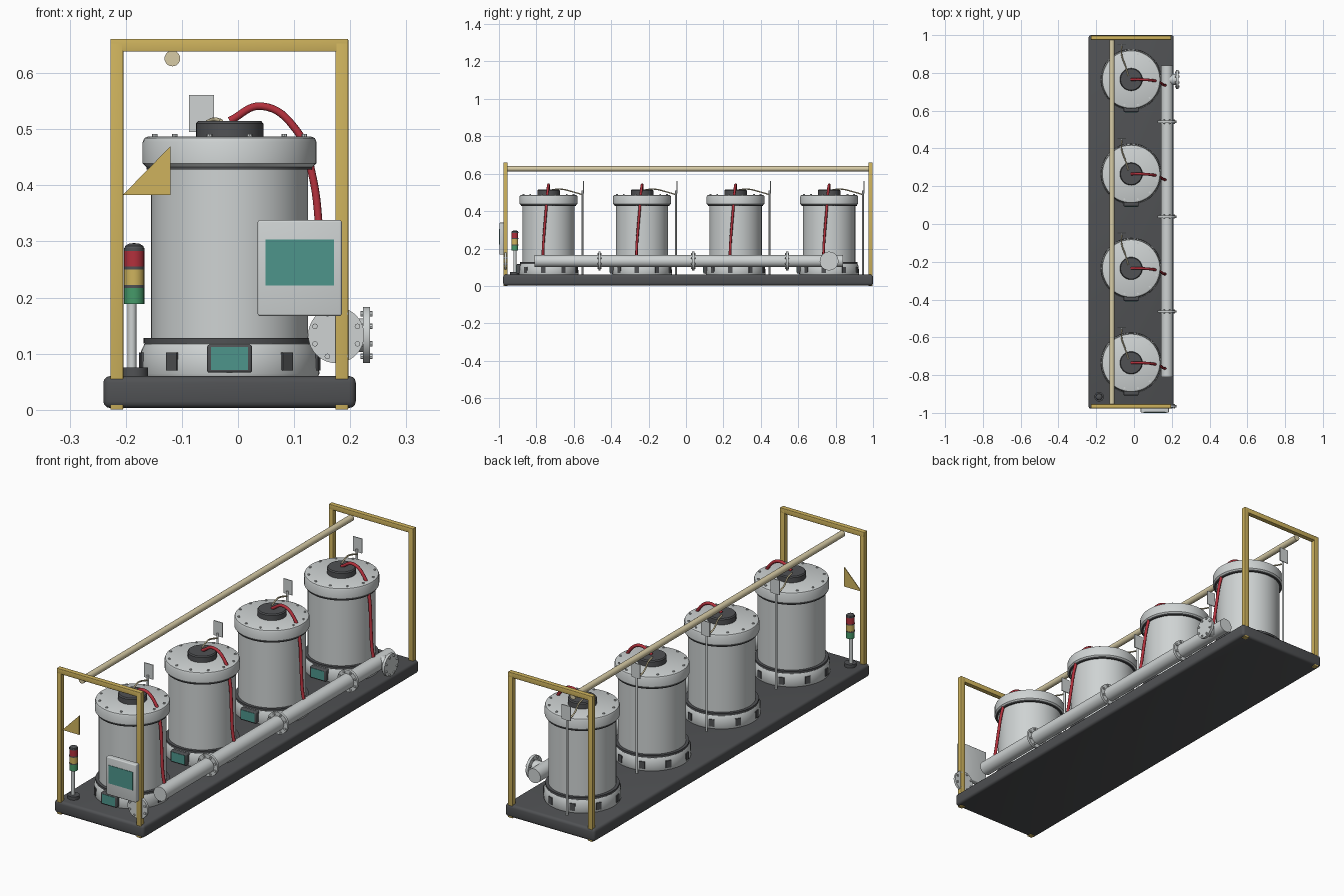
import bpy, bmesh, math
from mathutils import Matrix, Vector

cube = bpy.data.objects.get("Cube")
if cube:
    bpy.data.objects.remove(cube, do_unlink=True)


def material(name, r, g, b):
    m = bpy.data.materials.new(name)
    m.use_nodes = True
    m.diffuse_color = (r, g, b, 1)
    m.node_tree.nodes["Principled BSDF"].inputs["Base Color"].default_value = (r, g, b, 1)
    return m


GREY = material("light grey", 0.62, 0.65, 0.65)
DARK = material("charcoal", 0.08, 0.083, 0.088)
YELLOW = material("safety yellow", 0.62, 0.45, 0.11)
CREAM = material("cream", 0.68, 0.60, 0.38)
RED = material("red", 0.45, 0.03, 0.045)
TEAL = material("teal", 0.075, 0.30, 0.26)
GREEN = material("green", 0.06, 0.32, 0.14)


def finish(name, bm, mat, smooth=True):
    bmesh.ops.recalc_face_normals(bm, faces=bm.faces[:])
    me = bpy.data.meshes.new(name)
    bm.to_mesh(me)
    bm.free()
    me.materials.append(mat)
    ob = bpy.data.objects.new(name, me)
    bpy.context.collection.objects.link(ob)
    if smooth:
        bpy.ops.object.select_all(action='DESELECT')
        bpy.context.view_layer.objects.active = ob
        ob.select_set(True)
        bpy.ops.object.shade_smooth_by_angle(angle=math.radians(35))
    return ob


def box(name, lo, hi, mat, bevel=0.0):
    lo, hi = Vector(lo), Vector(hi)
    bm = bmesh.new()
    bmesh.ops.create_cube(bm, size=1, matrix=Matrix.Translation((lo + hi) / 2)
                          @ Matrix.Diagonal((*(hi - lo), 1)))
    if bevel:
        bmesh.ops.bevel(bm, geom=bm.edges[:], offset=bevel, segments=3, profile=0.5, affect='EDGES')
    return finish(name, bm, mat, bool(bevel))


def add_rod(bm, a, b, r, sides=24):
    a, b = Vector(a), Vector(b)
    turn = (b - a).to_track_quat('Z', 'Y').to_matrix().to_4x4()
    bmesh.ops.create_cone(bm, cap_ends=True, segments=sides, radius1=r, radius2=r,
                          depth=(b - a).length, matrix=Matrix.Translation((a + b) / 2) @ turn)


def rod(name, a, b, r, mat, sides=24):
    bm = bmesh.new()
    add_rod(bm, a, b, r, sides)
    return finish(name, bm, mat)


def lathe(name, profile, centre, mat, sides=48):
    bm = bmesh.new()
    vs = [bm.verts.new((r, 0, z)) for r, z in profile]
    es = [bm.edges.new(p) for p in zip(vs, vs[1:])]
    bmesh.ops.spin(bm, geom=vs + es, cent=(0, 0, 0), axis=(0, 0, 1),
                   angle=math.tau, steps=sides, use_duplicate=False)
    bmesh.ops.remove_doubles(bm, verts=bm.verts[:], dist=0.0001)
    bmesh.ops.translate(bm, verts=bm.verts[:], vec=centre)
    return finish(name, bm, mat)


def hose(name, points, r, mat):
    cu = bpy.data.curves.new(name, 'CURVE')
    cu.dimensions = '3D'
    cu.bevel_depth, cu.bevel_resolution, cu.resolution_u = r, 3, 8
    cu.use_fill_caps = True
    sp = cu.splines.new('BEZIER')
    sp.bezier_points.add(len(points) - 1)
    for bp, p in zip(sp.bezier_points, points):
        bp.co = p
        bp.handle_left_type = bp.handle_right_type = 'AUTO'
    cu.materials.append(mat)
    ob = bpy.data.objects.new(name, cu)
    bpy.context.collection.objects.link(ob)


def flange(name, centre, axis):
    # bolted disc facing along the axis
    c, n = Vector(centre), Vector(axis)
    side = n.cross(Vector((0, 0, 1)))
    bm = bmesh.new()
    add_rod(bm, c - n * 0.006, c + n * 0.006, 0.05, 40)
    for i in range(8):
        a = math.tau * (i + 0.5) / 8
        p = c + (side * math.cos(a) + Vector((0, 0, 1)) * math.sin(a)) * 0.041
        add_rod(bm, p - n * 0.011, p + n * 0.011, 0.005, 8)
    finish(name, bm, GREY)


# Skid base and end frames
box("skid_base", (-0.24, -0.978, 0.003), (0.21, 1.0, 0.06), DARK, 0.012)
for end, y in (("front", -0.965), ("back", 0.986)):
    for side, x in (("right", -0.216), ("left", 0.185)):
        box(f"{end}_{side}_post", (x - 0.0115, y - 0.011, 0), (x + 0.0115, y + 0.011, 0.655), YELLOW, 0.002)
    box(f"{end}_top_bar", (-0.2275, y - 0.011, 0.638), (0.1965, y + 0.011, 0.661), YELLOW, 0.002)
rod("overhead_rail", (-0.117, -0.955, 0.626), (-0.117, 0.98, 0.626), 0.014, CREAM)

# Triangular gusset sign beside the front post
bm = bmesh.new()
tri = bm.faces.new([bm.verts.new(p) for p in
                    ((-0.205, -0.968, 0.383), (-0.12, -0.968, 0.383), (-0.12, -0.968, 0.47))])
ext = bmesh.ops.extrude_face_region(bm, geom=[tri])["geom"]
bmesh.ops.translate(bm, verts=[v for v in ext if isinstance(v, bmesh.types.BMVert)], vec=(0, 0.004, 0))
finish("triangle_plate", bm, YELLOW, False)

# Control box
box("control_box", (0.035, -0.998, 0.167), (0.185, -0.972, 0.338), GREY, 0.004)
box("control_screen", (0.049, -1.0, 0.221), (0.171, -0.996, 0.303), TEAL)

# Signal tower
SX, SY = -0.185, -0.915
rod("signal_foot", (SX, SY, 0.058), (SX, SY, 0.075), 0.025, DARK)
rod("signal_pole", (SX - 0.004, SY, 0.07), (SX - 0.004, SY, 0.188), 0.008, GREY, 16)
for name, z, mat in (("green", 0.188, GREEN), ("yellow", 0.221, YELLOW), ("red", 0.254, RED)):
    rod(f"signal_{name}_lamp", (SX, SY, z), (SX, SY, z + 0.03), 0.018, mat)
    rod(f"signal_{name}_collar", (SX, SY, z + 0.029), (SX, SY, z + 0.034), 0.0185, DARK)
lathe("signal_cap", [(0.018, 0.286), (0.016, 0.292), (0.009, 0.296), (0, 0.297)], (SX, SY, 0), DARK, 24)

# Tanks
X = -0.015
for i in range(4):
    y = -0.735 + i * 0.5
    n = f"tank_{i + 1}"
    c = (X, y, 0)
    lathe(f"{n}_foot_ring", [(0, 0.058), (0.157, 0.058), (0.16, 0.064), (0.158, 0.104),
                             (0.152, 0.117), (0.145, 0.12), (0, 0.12)], c, GREY)
    lathe(f"{n}_lower_seal", [(0.13, 0.118), (0.153, 0.118), (0.153, 0.128), (0.13, 0.128)], c, DARK)
    rod(f"{n}_shell", (X, y, 0.12), (X, y, 0.44), 0.14, GREY, 56)
    lathe(f"{n}_upper_seal", [(0.13, 0.428), (0.148, 0.428), (0.148, 0.436), (0.13, 0.436)], c, DARK)
    lathe(f"{n}_lid", [(0, 0.433), (0.149, 0.433), (0.155, 0.439), (0.155, 0.477),
                       (0.152, 0.484), (0.145, 0.487), (0, 0.487)], c, GREY)
    lathe(f"{n}_cap", [(0, 0.48), (0.06, 0.48), (0.06, 0.51), (0.056, 0.515), (0, 0.515)], c, DARK, 32)

    # Lid bolts and foot ring lugs
    bm, lugs = bmesh.new(), bmesh.new()
    for k in range(12):
        a = math.tau * (k + 0.5) / 12
        px, py = X + 0.138 * math.cos(a), y + 0.138 * math.sin(a)
        add_rod(bm, (px, py, 0.485), (px, py, 0.491), 0.005, 8)
    for k in range(9):
        turn = Matrix.Rotation(math.tau * k / 9 - math.pi / 2, 4, 'Z')
        bmesh.ops.create_cube(lugs, size=1, matrix=Matrix.Translation((X, y, 0.086)) @ turn
                              @ Matrix.Translation((0.154, 0, 0)) @ Matrix.Diagonal((0.016, 0.024, 0.032, 1)))
    finish(f"{n}_lid_bolts", bm, GREY)
    finish(f"{n}_foot_lugs", lugs, DARK, False)

    # Display on the foot ring
    box(f"{n}_display_frame", (X - 0.04, y - 0.172, 0.066), (X + 0.04, y - 0.145, 0.116), DARK, 0.004)
    box(f"{n}_display", (X - 0.033, y - 0.174, 0.071), (X + 0.033, y - 0.17, 0.112), TEAL)

    # Red hose from cap down to the manifold
    hose(f"{n}_hose", [(X, y, 0.515), (0.042, y, 0.541), (0.105, y - 0.006, 0.497),
                       (0.132, y - 0.012, 0.42), (0.147, y - 0.022, 0.3),
                       (0.158, y - 0.029, 0.2), (0.168, y - 0.03, 0.15)], 0.007, RED)

    # Sensor post with plate and cable
    sx, sy = -0.065, y + 0.185
    rod(f"{n}_sensor_post", (sx, sy - 0.004, 0.058), (sx, sy - 0.004, 0.51), 0.005, GREY, 12)
    box(f"{n}_sensor_plate", (sx - 0.022, sy, 0.495), (sx + 0.022, sy + 0.004, 0.561), GREY)
    hose(f"{n}_sensor_cable", [(X - 0.015, y + 0.02, 0.515), (X - 0.03, y + 0.07, 0.517),
                               (sx, y + 0.13, 0.503), (sx, sy - 0.004, 0.488)], 0.0035, CREAM)

    # Bolted manifold flange
    flange(f"manifold_flange_{i + 1}", (0.175, -0.965 + i * 0.502, 0.133), (0, 1, 0))

# Manifold pipe and outlet
rod("manifold_pipe", (0.175, -0.81, 0.133), (0.175, 0.84, 0.133), 0.032, GREY, 32)
rod("outlet_pipe", (0.175, 0.765, 0.133), (0.228, 0.765, 0.133), 0.03, GREY, 32)
flange("outlet_flange", (0.229, 0.765, 0.133), (1, 0, 0))
